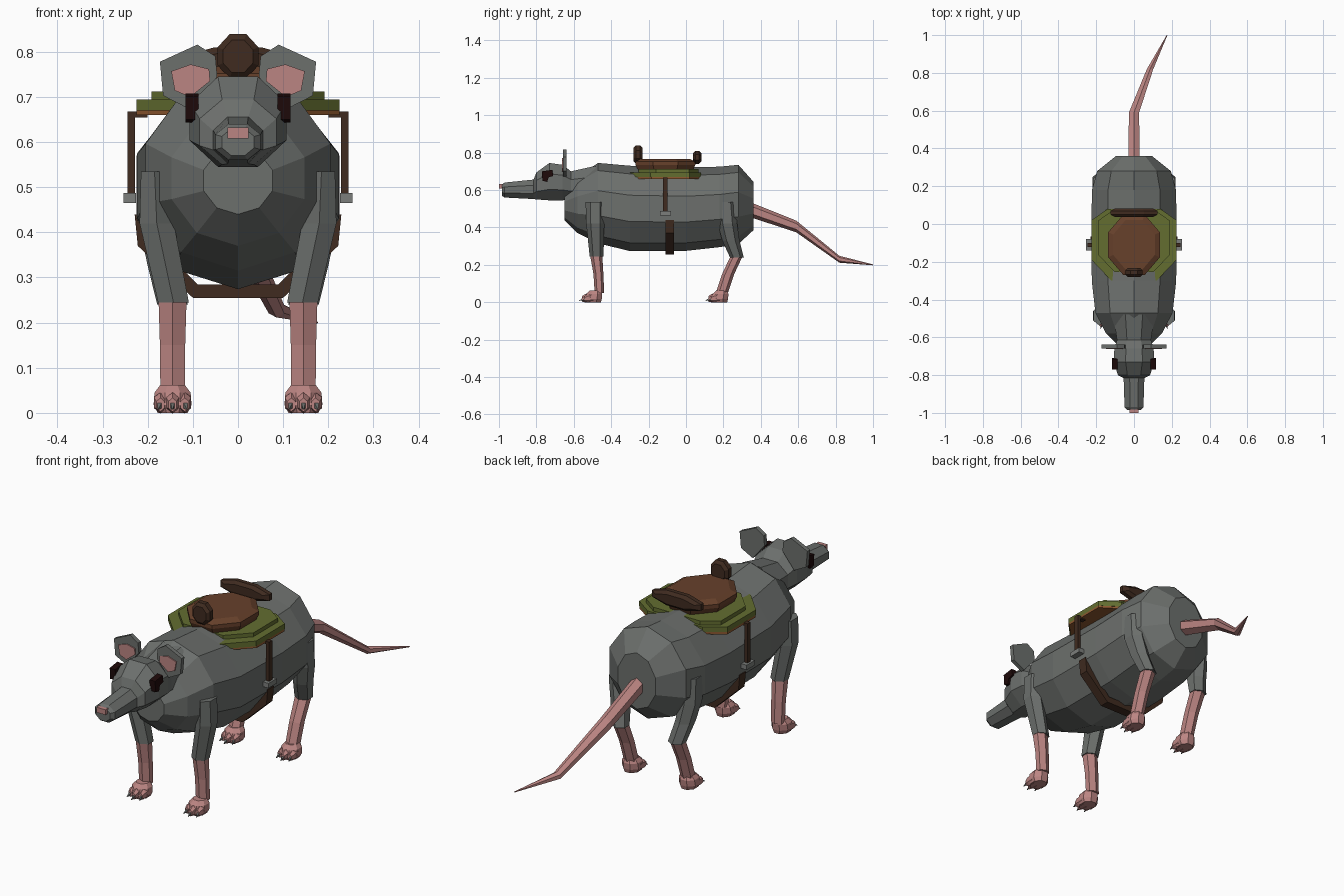
import bpy, bmesh, math
from mathutils import Vector

cube = bpy.data.objects.get("Cube")
if cube:
    bpy.data.objects.remove(cube)


def material(name, *rgb):
    mat = bpy.data.materials.new(name)
    mat.use_nodes = True
    mat.diffuse_color = (*rgb, 1)
    mat.node_tree.nodes["Principled BSDF"].inputs["Base Color"].default_value = (*rgb, 1)
    return mat


fur = material("grey_fur", .15, .16, .152)
skin = material("pink_skin", .50, .235, .225)
eye_black = material("dark_eye", .013, .003, .003)
leather = material("saddle_leather", .135, .052, .024)
dark_leather = material("dark_leather", .05, .024, .014)
green = material("green_cloth", .125, .155, .03)
orange = material("orange_lining", .27, .10, .03)
metal = material("stirrup_metal", .20, .21, .20)


def finish(name, bm, mat):
    bmesh.ops.recalc_face_normals(bm, faces=bm.faces)
    mesh = bpy.data.meshes.new(name)
    bm.to_mesh(mesh)
    bm.free()
    mesh.materials.append(mat)
    obj = bpy.data.objects.new(name, mesh)
    bpy.context.collection.objects.link(obj)
    return obj


def loft(name, rings, sides, mat, axis="Z", turned=True, side=1):
    """Skin rings of (x, y, z, radius_x, other_radius); axis is the direction of travel."""
    bm = bmesh.new()
    start = math.pi / sides if turned else math.pi / 2
    grow = 1 / math.cos(math.pi / sides) if turned else 1
    loops = []
    for x, y, z, ru, rv in rings:
        loop = []
        for i in range(sides):
            a = start + math.tau * i / sides
            u, v = ru * grow * math.cos(a), rv * grow * math.sin(a)
            offset = (u, v, 0) if axis == "Z" else (u, 0, v)
            p = Vector((x, y, z)) + Vector(offset)
            loop.append(bm.verts.new((p.x * side, p.y, p.z)))
        loops.append(loop)
    for a, b in zip(loops, loops[1:]):
        for i in range(sides):
            j = (i + 1) % sides
            bm.faces.new((a[i], a[j], b[j], b[i]))
    bm.faces.new(loops[0])
    bm.faces.new(loops[-1])
    return finish(name, bm, mat)


def plate(name, outline, low, high, mat, axis="Z", side=1):
    """Extrude a flat outline between two positions on an axis."""
    bm = bmesh.new()
    place = {"X": lambda p, d: (d * side, p[0], p[1]),
             "Y": lambda p, d: (p[0] * side, d, p[1]),
             "Z": lambda p, d: (p[0] * side, p[1], d)}[axis]
    a = [bm.verts.new(place(p, low)) for p in outline]
    b = [bm.verts.new(place(p, high)) for p in outline]
    bm.faces.new(a)
    bm.faces.new(b)
    for i in range(len(a)):
        j = (i + 1) % len(a)
        bm.faces.new((a[i], a[j], b[j], b[i]))
    return finish(name, bm, mat)


def box(name, x, y, z, mat, side=1):
    return plate(name, [(x[0], y[0]), (x[1], y[0]), (x[1], y[1]), (x[0], y[1])],
                 z[0], z[1], mat, side=side)


def both_ways(half):
    """Complete a symmetric outline from its +x half."""
    return half + [(-x, y) for x, y in reversed(half)]


# Body: ten-sided barrel
body = [(-.65, .515, .08, .075), (-.58, .52, .155, .15), (-.47, .53, .215, .215),
        (-.3, .502, .235, .228), (0, .498, .237, .223), (.18, .51, .234, .215),
        (.28, .523, .205, .212), (.36, .515, .10, .13)]
loft("body", [(0, *r) for r in body], 10, fur, "Y", turned=False)

# Head, neck and snout
head = [(-.48, .63, .11, .10), (-.615, .625, .09, .075), (-.66, .64, .104, .095),
        (-.73, .645, .107, .10), (-.80, .622, .085, .072), (-.815, .604, .055, .052),
        (-.97, .6, .05, .04), (-.985, .6, .036, .03)]
loft("head", [(0, *r) for r in head], 8, fur, "Y")
box("nose", (-.023, .023), (-1, -.95), (.608, .632), skin)

# Tail: curls towards the left near its tip
loft("tail", [(0, .33, .50, .03, .035), (.0, .59, .405, .027, .027),
              (.085, .82, .23, .017, .016), (.175, 1, .2, .002, .002)],
     6, skin, "Y")

ear = [(.046, .745), (.05, .79), (.09, .816), (.173, .778), (.166, .703), (.106, .672)]
ear_pink = [(.062, .735), (.064, .762), (.105, .772), (.148, .757), (.14, .714), (.106, .70)]
eye = [(-.77, .70), (-.715, .708), (-.71, .675), (-.735, .668), (-.742, .643), (-.768, .65)]

for label, s in (("left", 1), ("right", -1)):
    # Ears and eyes
    plate("ear_" + label, ear, -.658, -.638, fur, "Y", s)
    plate("inner_ear_" + label, ear_pink, -.663, -.656, skin, "Y", s)
    plate("eye_" + label, eye, .088, .116, eye_black, "X", s)

    # Front legs
    loft("front_thigh_" + label,
         [(.185, -.485, .535, .03, .045), (.18, -.485, .42, .038, .042),
          (.143, -.478, .245, .034, .032)], 6, fur, side=s)
    loft("front_shin_" + label,
         [(.145, -.48, .25, .031, .028), (.145, -.468, .15, .028, .023),
          (.145, -.463, .05, .027, .022)], 6, skin, side=s)

    # Hind legs with a bent hock
    loft("hind_thigh_" + label,
         [(.188, .212, .535, .03, .046), (.182, .222, .42, .038, .045),
          (.165, .24, .33, .036, .04), (.145, .272, .24, .034, .032)], 6, fur, side=s)
    loft("hind_shin_" + label,
         [(.145, .272, .25, .031, .028), (.145, .225, .15, .028, .028),
          (.145, .192, .05, .027, .028)], 6, skin, side=s)

    # Feet with toes and claws
    for end, y in (("front", -.495), ("hind", .18)):
        loft(f"{end}_foot_{label}",
             [(.145, y, 0, .033, .04), (.145, y, .018, .042, .045),
              (.145, y + .005, .045, .04, .042), (.145, y + .01, .062, .027, .03)],
             8, skin, side=s)
        for n, dx in enumerate((-.027, 0, .027)):
            front = y - .042 + abs(dx) / 2
            loft(f"{end}_toe_{label}_{n}",
                 [(.145 + dx, front + .03, .024, .014, .022),
                  (.145 + dx, front, .022, .014, .02),
                  (.145 + dx, front - .018, .018, .009, .013)], 6, skin, "Y", side=s)
            loft(f"{end}_claw_{label}_{n}",
                 [(.145 + dx, front - .01, .02, .006, .008),
                  (.145 + dx * 1.2, front - .034, .008, .001, .001)], 4, fur, "Y", side=s)

    # Stirrups
    box("stirrup_strap_" + label, (.228, .245), (-.122, -.1), (.48, .665), dark_leather, s)
    box("stirrup_hanger_" + label, (.20, .245), (-.122, -.1), (.655, .668), dark_leather, s)
    box("stirrup_" + label, (.226, .254), (-.14, -.08), (.465, .487), metal, s)

# Saddle blanket: lining, cloth and a raised pad
blanket = both_ways([(.12, -.30), (.225, -.19), (.225, .02), (.14, .08)])
plate("blanket_lining", [(x, y * .97) for x, y in blanket], .66, .67, orange)
plate("blanket", blanket, .67, .694, green)
plate("blanket_pad", [(x * .85, y * .85) for x, y in blanket], .694, .712, green)

# Seat with a chamfered rim
loft("seat", [(0, -.11, .69, .115, .14), (0, -.11, .735, .137, .16),
              (0, -.11, .752, .137, .16), (0, -.11, .767, .11, .13)], 8, leather)

# Pommel and cantle
loft("pommel", [(0, -.28, .79, .033, .036), (0, -.268, .79, .045, .049),
                (0, -.245, .79, .045, .049), (0, -.232, .79, .033, .036)],
     8, dark_leather, "Y")
loft("cantle", [(0, .037, .775, .10, .022), (0, .05, .775, .125, .035),
                (0, .07, .775, .125, .035), (0, .083, .775, .10, .022)],
     8, dark_leather, "Y")

# Girth strap under the belly
outer = [(.10, .255), (.222, .37), (.229, .44)]
inner = [(.195, .44), (.19, .385), (.09, .285)]
plate("girth", both_ways(outer + inner), -.11, -.065, dark_leather, "Y")
